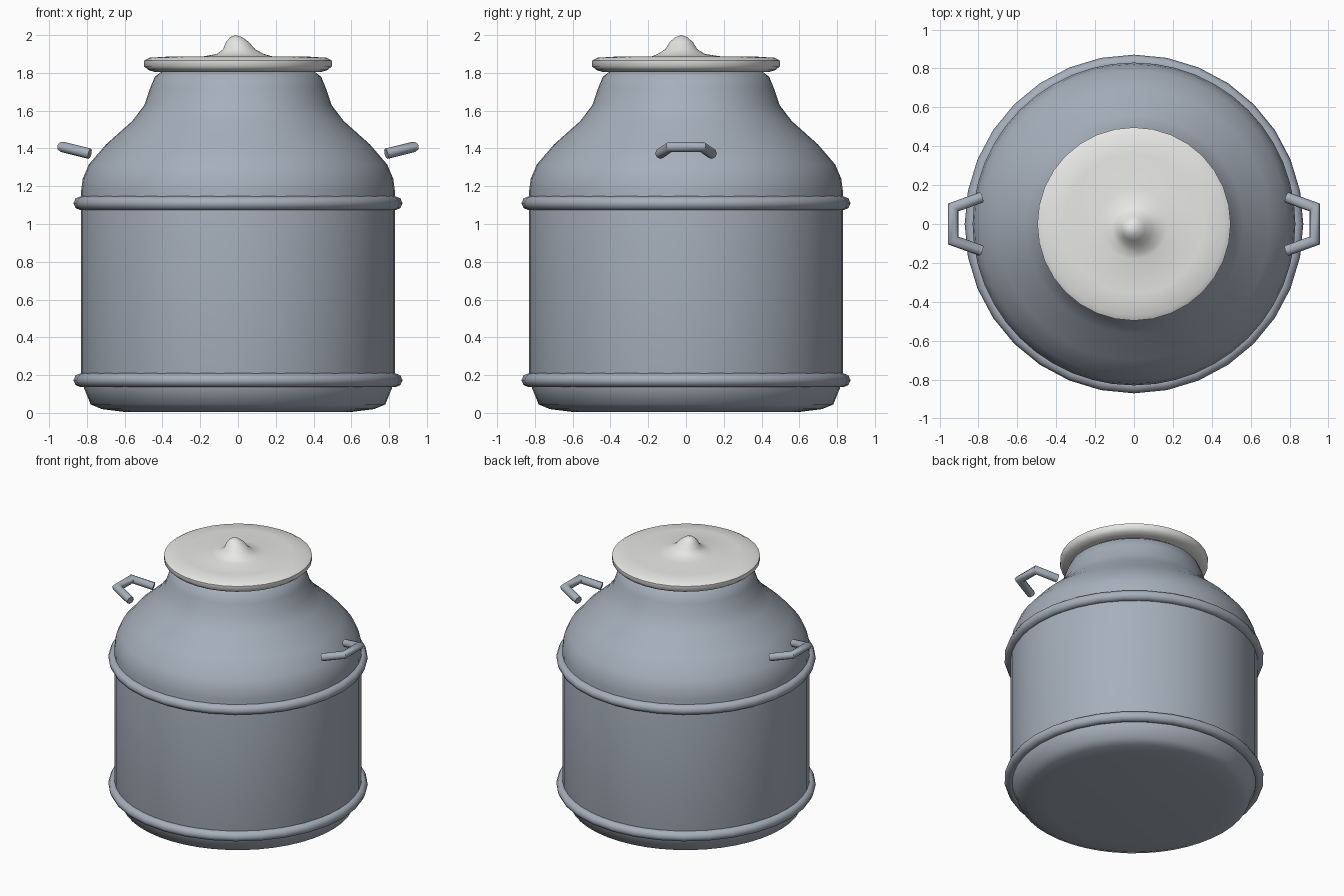
import bpy, bmesh, math
from mathutils import Vector

cube = bpy.data.objects.get("Cube")
if cube:
    bpy.data.objects.remove(cube, do_unlink=True)


def material(name, rgb):
    m = bpy.data.materials.new(name)
    m.use_nodes = True
    m.diffuse_color = (*rgb, 1)
    m.node_tree.nodes["Principled BSDF"].inputs["Base Color"].default_value = (*rgb, 1)
    return m


steel = material("blue grey steel", (0.38, 0.43, 0.50))
white = material("off white", (0.8, 0.8, 0.79))


def finish(name, bm, mat, angle):
    bmesh.ops.recalc_face_normals(bm, faces=bm.faces)
    mesh = bpy.data.meshes.new(name)
    bm.to_mesh(mesh)
    bm.free()
    obj = bpy.data.objects.new(name, mesh)
    bpy.context.collection.objects.link(obj)
    mesh.materials.append(mat)
    bpy.ops.object.select_all(action="DESELECT")
    obj.select_set(True)
    bpy.context.view_layer.objects.active = obj
    bpy.ops.object.shade_smooth_by_angle(angle=math.radians(angle))
    return obj


def lathe(name, profile, mat, sides, closed=False, angle=50, shape=None):
    """Spin a (radius, height) profile about the vertical axis."""
    bm = bmesh.new()
    verts = [bm.verts.new((r, 0, z)) for r, z in profile]
    pairs = list(zip(verts, verts[1:]))
    if closed:
        pairs.append((verts[-1], verts[0]))
    edges = [bm.edges.new(p) for p in pairs]
    bmesh.ops.spin(bm, geom=verts + edges, axis=(0, 0, 1), cent=(0, 0, 0),
                   angle=math.tau, steps=sides, use_duplicate=False)
    bmesh.ops.remove_doubles(bm, verts=bm.verts, dist=0.0005)
    if shape:
        for v in bm.verts:
            shape(v.co)
    return finish(name, bm, mat, angle)


def bar(name, points, radius, mat, sides=8):
    """Mitred round bar along a path, with capped ends."""
    bm = bmesh.new()
    pts = [Vector(p) for p in points]
    dirs = [(b - a).normalized() for a, b in zip(pts, pts[1:])]
    normal = dirs[0].cross(dirs[1]).normalized()
    rings = []
    for i, p in enumerate(pts):
        d0, d1 = dirs[max(i - 1, 0)], dirs[min(i, len(dirs) - 1)]
        tangent = (d0 + d1).normalized()
        side = normal.cross(tangent) / tangent.dot(d1)
        rings.append([bm.verts.new(p + radius * (math.cos(a) * side + math.sin(a) * normal))
                      for a in (math.tau * k / sides for k in range(sides))])
    for r0, r1 in zip(rings, rings[1:]):
        for k in range(sides):
            j = (k + 1) % sides
            bm.faces.new((r0[k], r0[j], r1[j], r1[k]))
    bm.faces.new(rings[0])
    bm.faces.new(rings[-1])
    return finish(name, bm, mat, 50)


# Can body: rounded base, straight wall, sloping shoulder and neck
lathe("can_body", [(0, 0.005), (0.6, 0.005), (0.72, 0.02), (0.78, 0.045), (0.815, 0.13),
                   (0.83, 0.2), (0.83, 1.18), (0.822, 1.24), (0.79, 1.315), (0.70, 1.42),
                   (0.56, 1.545), (0.495, 1.63), (0.465, 1.72), (0.44, 1.78), (0.40, 1.81),
                   (0, 1.82)], steel, 48)

# Reinforcing hoops
for name, z in (("lower_hoop", 0.173), ("upper_hoop", 1.11)):
    section = [(0.832 + 0.039 * math.cos(a), z + 0.037 * math.sin(a))
               for a in (math.tau * k / 8 for k in range(8))]
    lathe(name, section, steel, 32, closed=True, angle=60)


# Lid with a slightly lopsided knob
def lean_knob(co):
    if co.z > 1.89:
        co.x += 0.015 - (co.z - 1.89) * 0.25
        co.y -= 0.025


lathe("lid", [(0, 1.805), (0.44, 1.805), (0.475, 1.815), (0.497, 1.835), (0.497, 1.865),
              (0.47, 1.88), (0.36, 1.887), (0.18, 1.888), (0.125, 1.9), (0.085, 1.925),
              (0.06, 1.965), (0.03, 1.99), (0, 2.0)], white, 32, angle=60, shape=lean_knob)

# Carrying handles on both sides
for name, s in (("left_handle", 1), ("right_handle", -1)):
    bar(name, [(s * 0.785, 0.137, 1.372), (s * 0.93, 0.085, 1.408),
               (s * 0.93, -0.085, 1.408), (s * 0.785, -0.137, 1.372)], 0.028, steel)
